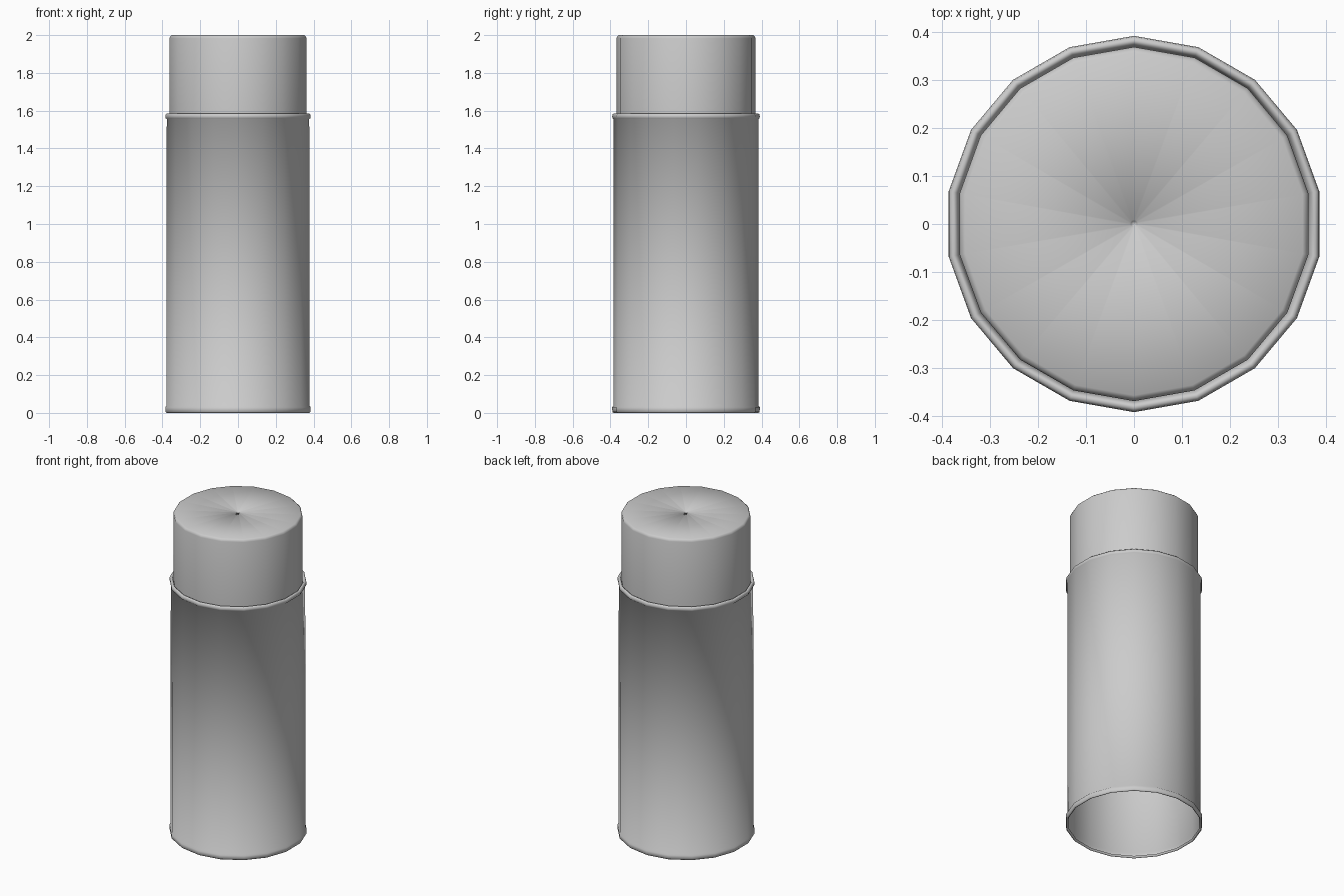
import bpy, bmesh
from math import sin, cos, radians

if "Cube" in bpy.data.objects:
    bpy.data.objects.remove(bpy.data.objects["Cube"])

SIDES = 18


def lathe(name, profile, close_end=None):
    """Revolve (radius, z) points around z; optionally close to a pole at the end."""
    bm = bmesh.new()
    rings = []
    for r, z in profile:
        rings.append([bm.verts.new((r * cos(radians(90 + 360 * i / SIDES)),
                                    r * sin(radians(90 + 360 * i / SIDES)), z))
                      for i in range(SIDES)])
    for a, b in zip(rings, rings[1:]):
        for i in range(SIDES):
            j = (i + 1) % SIDES
            bm.faces.new((a[i], a[j], b[j], b[i]))
    if close_end is not None:
        pole = bm.verts.new((0, 0, close_end))
        last = rings[-1]
        for i in range(SIDES):
            bm.faces.new((last[i], last[(i + 1) % SIDES], pole))
    for f in bm.faces:
        f.smooth = True
    mesh = bpy.data.meshes.new(name)
    bm.to_mesh(mesh)
    bm.free()
    obj = bpy.data.objects.new(name, mesh)
    bpy.context.collection.objects.link(obj)
    return obj


# Open-bottomed can body with a rolled lip at each end
lathe("can_body", [
    (0.376, 0.012), (0.379, 0.003), (0.384, 0.0), (0.390, 0.005), (0.391, 0.030),
    (0.384, 0.037), (0.383, 1.555),
    (0.389, 1.560), (0.391, 1.570), (0.389, 1.580), (0.382, 1.586),
    (0.374, 1.582), (0.370, 1.572), (0.368, 1.565),
])

# Cap with a softened top edge and a tiny dimple in the middle
lathe("cap", [
    (0.368, 1.565), (0.368, 1.983), (0.365, 1.993), (0.356, 2.0),
    (0.009, 2.0), (0.006, 1.994),
], close_end=1.992)
